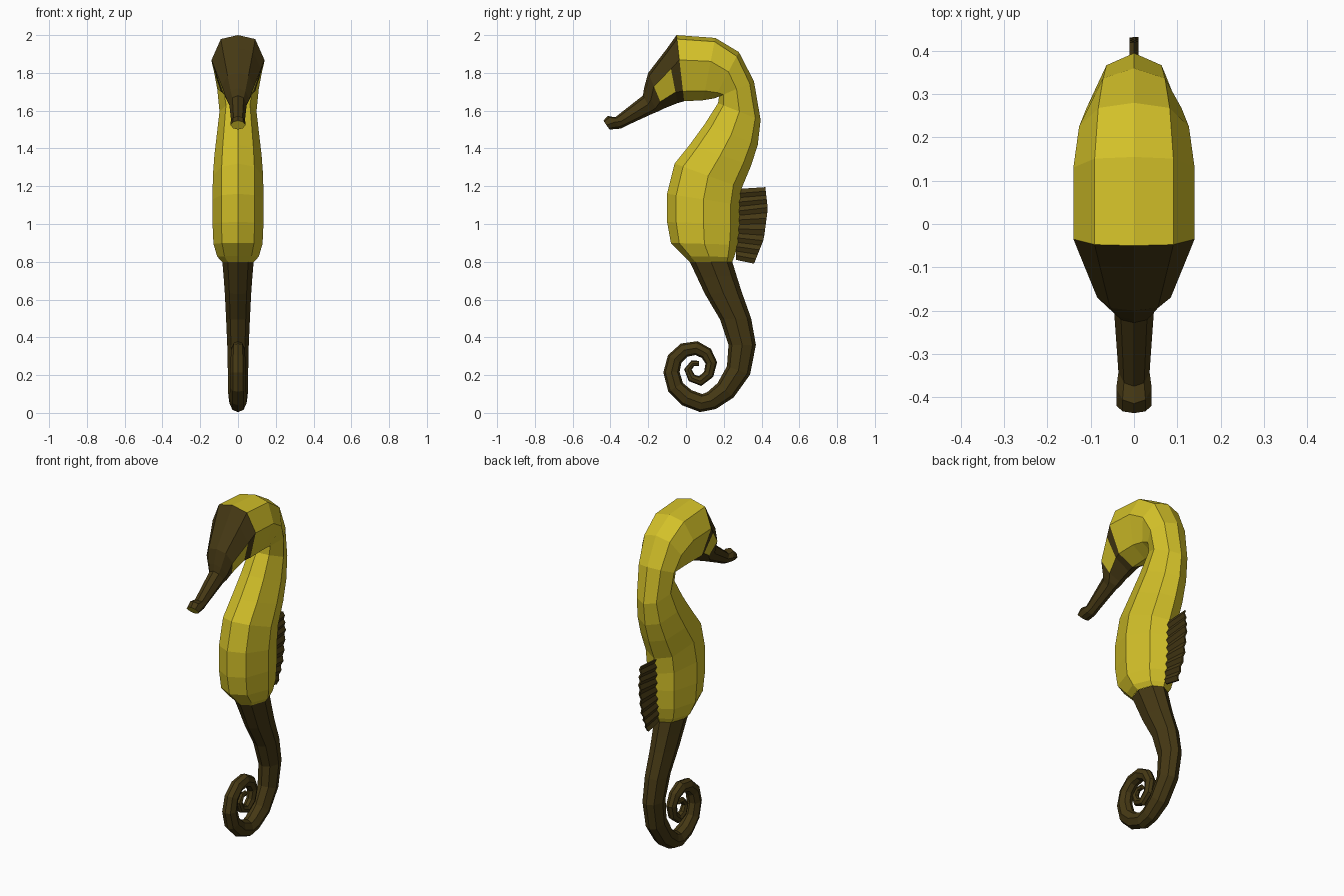
import bpy, bmesh, math
from mathutils import Vector

if "Cube" in bpy.data.objects:
    bpy.data.objects.remove(bpy.data.objects["Cube"])


def material(name, rgb):
    m = bpy.data.materials.new(name)
    m.diffuse_color = (*rgb, 1)
    m.use_nodes = True
    m.node_tree.nodes["Principled BSDF"].inputs["Base Color"].default_value = m.diffuse_color
    return m


YELLOW = material("golden yellow", (0.65, 0.53, 0.022))
BROWN = material("dark brown", (0.06, 0.04, 0.007))


def finish(name, bm, mats):
    bmesh.ops.recalc_face_normals(bm, faces=bm.faces)
    me = bpy.data.meshes.new(name)
    bm.to_mesh(me)
    bm.free()
    for m in mats:
        me.materials.append(m)
    ob = bpy.data.objects.new(name, me)
    bpy.context.collection.objects.link(ob)
    return ob


def loft(sections, outer=0.75, side=0.0, inner=-0.75, cap_end=False):
    """Eight-sided tube; each section is inner (y, z), outer (y, z), half width."""
    bm = bmesh.new()
    rings = []
    for i, (iy, iz, oy, oz, w) in enumerate(sections):
        a, b = Vector((0, iy, iz)), Vector((0, oy, oz))
        mid, half = (a + b) / 2, (b - a) / 2
        o, s, n = (p[min(i, len(p) - 1)] if isinstance(p, list) else p
                   for p in (outer, side, inner))
        ring = [(0, 1), (.65, o), (1, s), (.65, n), (0, -1), (-.65, n), (-1, s), (-.65, o)]
        rings.append([bm.verts.new(mid + half * t + Vector((x * w, 0, 0))) for x, t in ring])
    faces = []
    for r, q in zip(rings, rings[1:]):
        faces.append([bm.faces.new((r[k], r[(k + 1) % 8], q[(k + 1) % 8], q[k]))
                      for k in range(8)])
    cap = bm.faces.new(rings[-1]) if cap_end else None
    return bm, faces, cap


# Body: from the back of the face, over the neck, down to the tail
body = [
    (-.01, 1.65, -.05, 2.0, .14), (.09, 1.655, .155, 1.985, .14),
    (.15, 1.665, .28, 1.91, .127), (.175, 1.675, .36, 1.755, .11),
    (.17, 1.64, .395, 1.55, .098), (.10, 1.53, .38, 1.42, .112),
    (.02, 1.42, .345, 1.31, .125), (-.06, 1.32, .295, 1.19, .133),
    (-.10, 1.16, .285, 1.10, .135), (-.10, 1.01, .285, 1.0, .135),
    (-.08, .90, .275, .89, .13), (-.01, .83, .255, .825, .11),
    (.02, .80, .245, .80, .085)]
bm, _, _ = loft(body, outer=[.88, .88, .82, .75], side=[.25, .25, .15, 0], inner=[-.7, -.7, -.75])
finish("body", bm, [YELLOW])

# Face and snout, with inset eyes and a pale mouth
face = [
    (-.01, 1.65, -.05, 2.0, .14), (-.045, 1.64, -.10, 1.93, .122),
    (-.12, 1.61, -.20, 1.80, .085), (-.15, 1.595, -.222, 1.72, .06),
    (-.175, 1.585, -.228, 1.68, .046), (-.31, 1.523, -.375, 1.565, .036),
    (-.345, 1.505, -.415, 1.572, .041), (-.405, 1.50, -.437, 1.547, .04)]
bm, faces, cap = loft(face, outer=[.88, .88, .85, .75], side=[.25, .25, .25, 0],
                      inner=[-.7, -.6, -.6, -.7], cap_end=True)
cap.material_index = 1
eyes = [faces[1][2], faces[1][5]]
bmesh.ops.inset_individual(bm, faces=eyes, thickness=.012)
for f in eyes:
    f.material_index = 1
finish("face_and_snout", bm, [BROWN, YELLOW])

# Tail: straight part, then a spiral given by centre and radius
tail = [
    (.02, .80, .245, .80, .083), (.06, .715, .268, .725, .076),
    (.10, .63, .295, .64, .07), (.18, .495, .345, .50, .063),
    (.225, .36, .37, .36, .057)]
curl = [
    (.297, .36, .072), (.278, .225, .065), (.21, .12, .057), (.135, .065, .05),
    (.08, .052, .048), (.005, .08, .047), (-.055, .135, .045), (-.077, .215, .043),
    (-.06, .285, .041), (-.01, .332, .039), (.055, .343, .037), (.108, .315, .034),
    (.134, .265, .031), (.12, .205, .028), (.075, .168, .026), (.03, .185, .023),
    (.01, .23, .020), (.035, .262, .016), (.07, .262, .014)]
for i in range(1, len(curl)):
    y, z, r = curl[i]
    p, n = curl[i - 1], curl[min(i + 1, len(curl) - 1)]
    t = Vector((n[0] - p[0], n[1] - p[1])).normalized()
    ny, nz = -t.y * r, t.x * r
    tail.append((y - ny, z - nz, y + ny, z + nz, min(r * .95, .054)))
bm, _, _ = loft(tail, cap_end=True)
finish("tail", bm, [BROWN])

# Back fin: thin corrugated fan
ROWS = 17
rim = [(.42, 1.195), (.433, 1.08), (.412, .92), (.36, .79)]


def rim_point(u):
    s = u * 3
    k = min(int(s), 2)
    return Vector(rim[k]).lerp(Vector(rim[k + 1]), s - k)


bm = bmesh.new()
rows = []
for i in range(ROWS):
    u = i / (ROWS - 1)
    root = Vector((.265, 1.185 - .375 * u))
    tip = rim_point(u)
    off = .005 if i % 2 else -.005
    rows.append([bm.verts.new((off + dx, p.x, p.y))
                 for dx, p in ((-.005, root), (-.005, tip), (.005, tip), (.005, root))])
for a, b in zip(rows, rows[1:]):
    for k in range(4):
        bm.faces.new((a[k], a[(k + 1) % 4], b[(k + 1) % 4], b[k]))
bm.faces.new(rows[0])
bm.faces.new(rows[-1])
finish("back_fin", bm, [BROWN])
